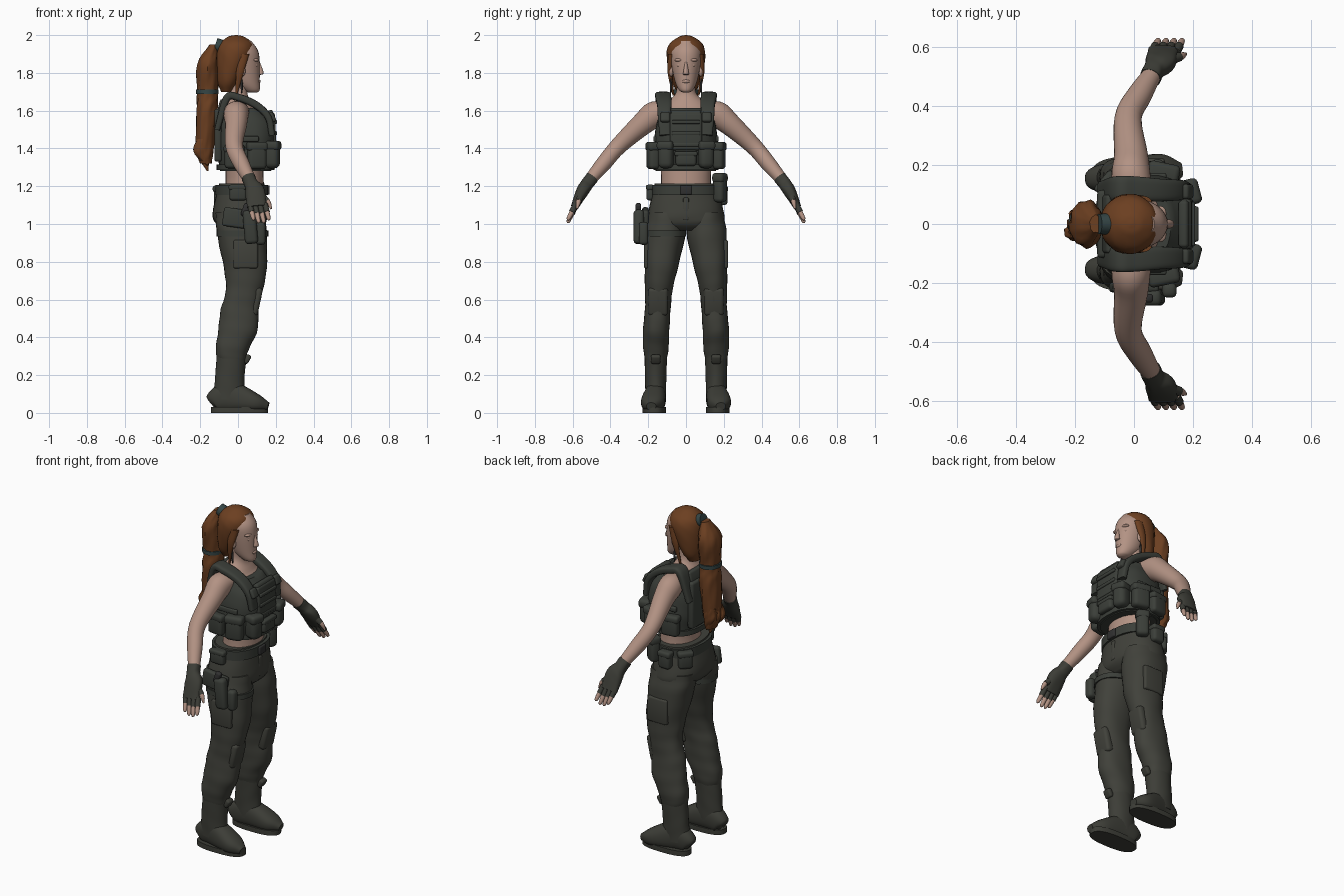
import bpy, bmesh, math
from mathutils import Vector, Euler, Matrix

cube = bpy.data.objects.get("Cube")
if cube:
    bpy.data.objects.remove(cube, do_unlink=True)

X, Y, Z = Vector((1, 0, 0)), Vector((0, 1, 0)), Vector((0, 0, 1))
SIDES = {"left": 1, "right": -1}


def material(name, red, green, blue):
    mat = bpy.data.materials.new(name)
    mat.use_nodes = True
    colour = (red, green, blue, 1)
    mat.diffuse_color = colour
    shader = mat.node_tree.nodes["Principled BSDF"]
    shader.inputs["Base Color"].default_value = colour
    shader.inputs["Roughness"].default_value = .8
    return mat


skin = material("skin", .45, .29, .23)
hair = material("auburn hair", .15, .05, .015)
cloth = material("trouser cloth", .052, .053, .043)
vest = material("vest fabric", .044, .049, .041)
leather = material("boot leather", .046, .047, .038)
teal = material("hair band teal", .035, .06, .06)
metal = material("dark metal", .03, .03, .03)


def finish(name, bm, mat):
    bmesh.ops.recalc_face_normals(bm, faces=bm.faces)
    mesh = bpy.data.meshes.new(name)
    bm.to_mesh(mesh)
    bm.free()
    mesh.materials.append(mat)
    mesh.shade_smooth()
    mesh.set_sharp_from_angle(angle=math.radians(50))
    bpy.context.collection.objects.link(bpy.data.objects.new(name, mesh))


def smooth_path(rings, steps=5):
    """Catmull-Rom interpolation of the key rings."""
    keys = [Vector(ring) for ring in rings]
    keys = [keys[0] * 2 - keys[1]] + keys + [keys[-1] * 2 - keys[-2]]
    path = []
    for before, start, end, after in zip(keys, keys[1:], keys[2:], keys[3:]):
        for step in range(steps):
            t = step / steps
            tangent_in, tangent_out = (end - before) / 2, (after - start) / 2
            bend = (end - start) * 3 - tangent_in * 2 - tangent_out
            twist = (start - end) * 2 + tangent_in + tangent_out
            path.append(start + tangent_in * t + bend * t ** 2 + twist * t ** 3)
    return path + [keys[-2]]


def loft(name, mat, rings, ref=None, side=1, power=2, wrinkle=0, waves=5, count=28):
    """Surface through rings (x, y, z, a, b): level rings, or swept along the path if ref is given."""
    path = smooth_path(rings)
    bm = bmesh.new()
    loops = []
    for i, ring in enumerate(path):
        u, v = X, Y
        if ref:
            ahead, behind = path[min(i + 1, len(path) - 1)], path[max(i - 1, 0)]
            along = Vector((ahead - behind)[:3]).normalized()
            u = (ref - along * ref.dot(along)).normalized()
            v = along.cross(u)
        loop = []
        for k in range(count):
            angle = math.tau * k / count
            ripple = 1 + wrinkle * math.sin(waves * angle + i) * math.cos(2 * angle - i / 2)
            c, s = (math.copysign(abs(value) ** (2 / power), value) * ripple
                    for value in (math.cos(angle), math.sin(angle)))
            point = Vector(ring[:3]) + u * c * ring[3] + v * s * ring[4]
            loop.append(bm.verts.new((point.x, point.y * side, point.z)))
        loops.append(loop)
    for lower, upper in zip(loops, loops[1:]):
        for k in range(count):
            bm.faces.new((lower[k], lower[k - 1], upper[k - 1], upper[k]))
    bm.faces.new(loops[0])
    bm.faces.new(loops[-1])
    finish(name, bm, mat)


def band(name, mat, ring, height, **options):
    """Short level hoop centred on one ring."""
    x, y, z, a, b = ring
    loft(name, mat, [(x, y, z - height / 2, a, b), (x, y, z + height / 2, a, b)], **options)


def pad(name, mat, at, size, turn=0, tilt=0):
    """Rounded box; turn is about z, tilt about y, in degrees."""
    bm = bmesh.new()
    bmesh.ops.create_cube(bm, size=1, matrix=Matrix.Diagonal((*size, 1)))
    bmesh.ops.bevel(bm, geom=bm.edges[:], offset=min(size) * .35, segments=3,
                    profile=.5, affect='EDGES')
    turned = Euler((0, math.radians(tilt), math.radians(turn))).to_matrix().to_4x4()
    bm.transform(Matrix.Translation(at) @ turned)
    finish(name, bm, mat)


def pouch(name, at, size, turn=0):
    """Padded pouch with a flap over its top."""
    depth, width, height = size
    pad(name, vest, at, size, turn)
    pad(name + "_flap", vest, Vector(at) + Z * height * .36,
        (depth * 1.1, width * 1.1, height * .35), turn)


def ball(name, mat, at, size):
    bm = bmesh.new()
    bmesh.ops.create_uvsphere(bm, u_segments=20, v_segments=12, radius=1,
                              matrix=Matrix.Translation(at) @ Matrix.Diagonal((*size, 1)))
    finish(name, bm, mat)


# Head and face, looking along +x
loft("head", skin, [(.08, 0, 1.695, .02, .015), (.07, 0, 1.71, .045, .037),
                    (.04, 0, 1.76, .075, .06), (.02, 0, 1.86, .095, .08),
                    (.01, 0, 1.92, .095, .08), (0, 0, 1.97, .07, .05)])
loft("nose", skin, [(.11, 0, 1.86, .005, .005), (.12, 0, 1.8, .016, .015),
                    (.11, 0, 1.79, .01, .014)], count=16)
ball("lips", skin, (.11, 0, 1.755), (.01, .02, .01))
ball("chin", skin, (.095, 0, 1.715), (.02, .02, .017))

# Hair cap, ponytail and bands
loft("hair_cap", hair, [(-.06, 0, 1.7, .03, .045), (-.05, 0, 1.76, .06, .08),
                        (-.02, 0, 1.88, .095, .102), (-.01, 0, 1.95, .09, .09),
                        (-.01, 0, 1.99, .045, .04), (-.01, 0, 2, .005, .005)],
     wrinkle=.015, waves=9)
loft("ponytail", hair, [(-.13, 0, 1.95, .02, .03), (-.16, 0, 1.85, .055, .08),
                        (-.16, 0, 1.7, .055, .06), (-.165, 0, 1.6, .055, .07),
                        (-.175, 0, 1.4, .047, .055), (-.17, 0, 1.32, .03, .04)],
     wrinkle=.07, waves=7)
for y in (-.03, 0, .03):
    loft("ponytail_tip", hair, [(-.18, y, 1.45, .04, .025), (-.19 + y / 3, y, 1.38, .035, .025),
                                (-.16, y, 1.28 + abs(y), .005, .005)], wrinkle=.1)
loft("upper_hair_band", teal, [(-.09, 0, 1.94, .036, .036), (-.12, 0, 1.95, .034, .036)], ref=Y)
band("lower_hair_band", teal, (-.163, 0, 1.7, .06, .068), height=.022)

# Bare torso and neck
loft("torso", skin, [(.03, 0, 1.14, .11, .14), (.035, 0, 1.25, .1, .132),
                     (.02, 0, 1.55, .1, .15), (0, 0, 1.63, .08, .12),
                     (0, 0, 1.69, .05, .055), (.01, 0, 1.77, .05, .05)])

# Vest body with front and back panels
loft("vest_body", vest, [(.04, 0, 1.28, .135, .16), (.04, 0, 1.4, .155, .17),
                         (.04, 0, 1.52, .155, .158), (.015, 0, 1.615, .11, .125)],
     power=2.5, wrinkle=.012)
band("vest_hem", vest, (.04, 0, 1.3, .153, .173), height=.03, power=2.5)
pad("back_plate", vest, at=(-.105, 0, 1.47), size=(.04, .23, .28))
pad("back_collar", vest, at=(-.085, 0, 1.625), size=(.035, .2, .07), tilt=15)
pad("chest_plate", vest, at=(.18, 0, 1.49), size=(.04, .17, .2), tilt=-3)
pad("chest_flap", vest, at=(.17, 0, 1.585), size=(.035, .16, .035), tilt=-25)
for row in range(3):
    pad("chest_webbing", vest, at=(.2, 0, 1.42 + row * .06), size=(.015, .15, .02))
pouch("centre_pouch", at=(.195, 0, 1.345), size=(.045, .11, .075))

# Trouser seat and belt
loft("trouser_seat", cloth, [(.02, 0, 1.215, .12, .165), (.01, 0, 1.06, .145, .2),
                             (.015, 0, 1, .13, .195), (.02, 0, .965, .09, .13)],
     power=2.3, wrinkle=.008)
band("belt", vest, (.02, 0, 1.18, .138, .18), height=.055, power=2.3)
pad("belt_buckle", metal, at=(.158, 0, 1.18), size=(.02, .06, .05))
pad("trouser_fly", cloth, at=(.145, 0, 1.08), size=(.02, .03, .12))

for tag, s in SIDES.items():
    # Face features, earrings and loose locks of hair
    ball(tag + "_brow", skin, (.09, s * .035, 1.868), (.02, .026, .01))
    ball(tag + "_eye", skin, (.09, s * .033, 1.84), (.015, .017, .01))
    ball(tag + "_ear", skin, (.02, s * .078, 1.81), (.02, .012, .03))
    ball(tag + "_earring", metal, (.02, s * .08, 1.73), (.006, .006, .04))
    loft(tag + "_hair_lock", hair, [(.03, .075, 1.9, .03, .02), (.01, .085, 1.8, .02, .012),
                                    (-.01, .066, 1.68, .005, .005)], side=s)

    # Shoulder straps and vest pouches
    loft(tag + "_shoulder_strap", vest, [(.18, .11, 1.47, .03, .016), (.16, .115, 1.565, .034, .018),
                                         (.095, .115, 1.63, .038, .02), (0, .12, 1.67, .042, .02),
                                         (-.06, .12, 1.665, .042, .02), (-.11, .11, 1.5, .035, .015)],
         ref=Y, side=s, power=3.5)
    pad(tag + "_strap_buckle", vest, at=(.18, s * .11, 1.565), size=(.03, .05, .055), tilt=-25)
    pad(tag + "_side_strap", vest, at=(.03, s * .163, 1.45), size=(.16, .02, .03))
    pouch(tag + "_front_pouch", at=(.178, s * .105, 1.365), size=(.085, .08, .14), turn=s * 15)
    pouch(tag + "_side_pouch", at=(.1, s * .175, 1.36), size=(.1, .06, .14), turn=s * -12)
    pouch(tag + "_rear_pouch", at=(-.02, s * .175, 1.355), size=(.1, .05, .12), turn=s * 8)

    # Arms and half-finger gloves
    loft(tag + "_arm", skin, [(0, .1, 1.605, .06, .045), (-.01, .165, 1.58, .066, .07),
                              (-.01, .23, 1.53, .058, .06), (-.02, .36, 1.41, .046, .045),
                              (.02, .44, 1.315, .042, .041), (.07, .52, 1.22, .03, .03)],
         ref=X, side=s)
    loft(tag + "_glove", leather, [(.055, .497, 1.245, .036, .035), (.07, .525, 1.21, .037, .034),
                                   (.09, .55, 1.17, .052, .033), (.1, .59, 1.09, .052, .02)],
         ref=X, side=s, power=2.4, wrinkle=.02)
    for finger in range(4):
        base = Vector((.062 + .027 * finger, .582, 1.105))
        reach = Vector((.022, .045, -.085 if finger in (0, 3) else -.1))
        spots = [base + reach * part for part in (0, .5, .9, 1)]
        radii = (.012, .013, .01, .003)
        loft(tag + "_finger", skin, [(*spot, r, r) for spot, r in zip(spots, radii)],
             ref=X, side=s, count=12)
        loft(tag + "_glove_finger", leather, [(*spot, .015, .016) for spot in spots[:2]],
             ref=X, side=s, count=12)
    loft(tag + "_thumb", skin, [(.13, .56, 1.15, .014, .014), (.16, .57, 1.115, .013, .013),
                                (.176, .578, 1.08, .005, .005)], ref=Y, side=s, count=12)
    loft(tag + "_glove_thumb", leather, [(.1, .55, 1.175, .02, .02), (.155, .568, 1.12, .016, .016)],
         ref=Y, side=s, count=12)

    # Trouser legs
    loft(tag + "_trouser_leg", cloth, [(.01, .1, 1.06, .13, .095), (.02, .11, .95, .132, .106),
                                       (.04, .13, .77, .114, .088), (.033, .144, .65, .098, .073),
                                       (.01, .15, .55, .1, .068), (0, .157, .44, .104, .07),
                                       (-.03, .16, .34, .088, .067), (-.035, .16, .27, .07, .055)],
         side=s, power=2.2, wrinkle=.025, waves=3)
    pad(tag + "_knee_pad", cloth, at=(.093, s * .148, .59), size=(.05, .105, .15), tilt=12)
    pad(tag + "_thigh_pocket", cloth, at=(.04, s * .208, .84), size=(.13, .03, .15))

    # Boots
    loft(tag + "_boot_shaft", leather, [(-.033, .16, .31, .08, .06), (-.045, .16, .17, .078, .056),
                                        (-.045, .16, .07, .088, .054)], side=s, wrinkle=.015)
    loft(tag + "_boot_foot", leather, [(-.142, .152, .05, .025, .03), (-.12, .154, .065, .045, .06),
                                       (-.04, .16, .085, .054, .08), (.09, .177, .054, .062, .05),
                                       (.16, .184, .035, .025, .02)], ref=Y, side=s, power=2.4)
    band(tag + "_boot_sole", leather, (.008, .168, .015, .152, .062), height=.03, side=s, power=2.6)
    pad(tag + "_boot_tongue", leather, at=(.048, s * .16, .285), size=(.03, .05, .05), tilt=30)

# Belt pouches
pouch("left_hip_pouch", at=(.09, .18, 1.19), size=(.07, .06, .15), turn=-30)
pouch("left_side_pouch", at=(0, .195, 1.15), size=(.075, .05, .1))
pouch("left_back_pouch", at=(-.09, .135, 1.15), size=(.05, .08, .1), turn=-40)
pouch("right_side_pouch", at=(0, -.19, 1.165), size=(.09, .04, .08))

# Thigh holster on the right leg
pad("holster_panel", vest, at=(0, -.215, 1.03), size=(.16, .035, .1), tilt=8)
pad("holster_body", vest, at=(.065, -.25, .985), size=(.07, .055, .18), tilt=-5)
pad("holster_magazine", vest, at=(.12, -.225, .95), size=(.05, .05, .12))
pad("pistol_grip", metal, at=(.04, -.252, 1.075), size=(.035, .03, .07), tilt=20)
band("thigh_strap", vest, (.024, .11, .95, .137, .111), height=.03, side=-1, power=2.2)
